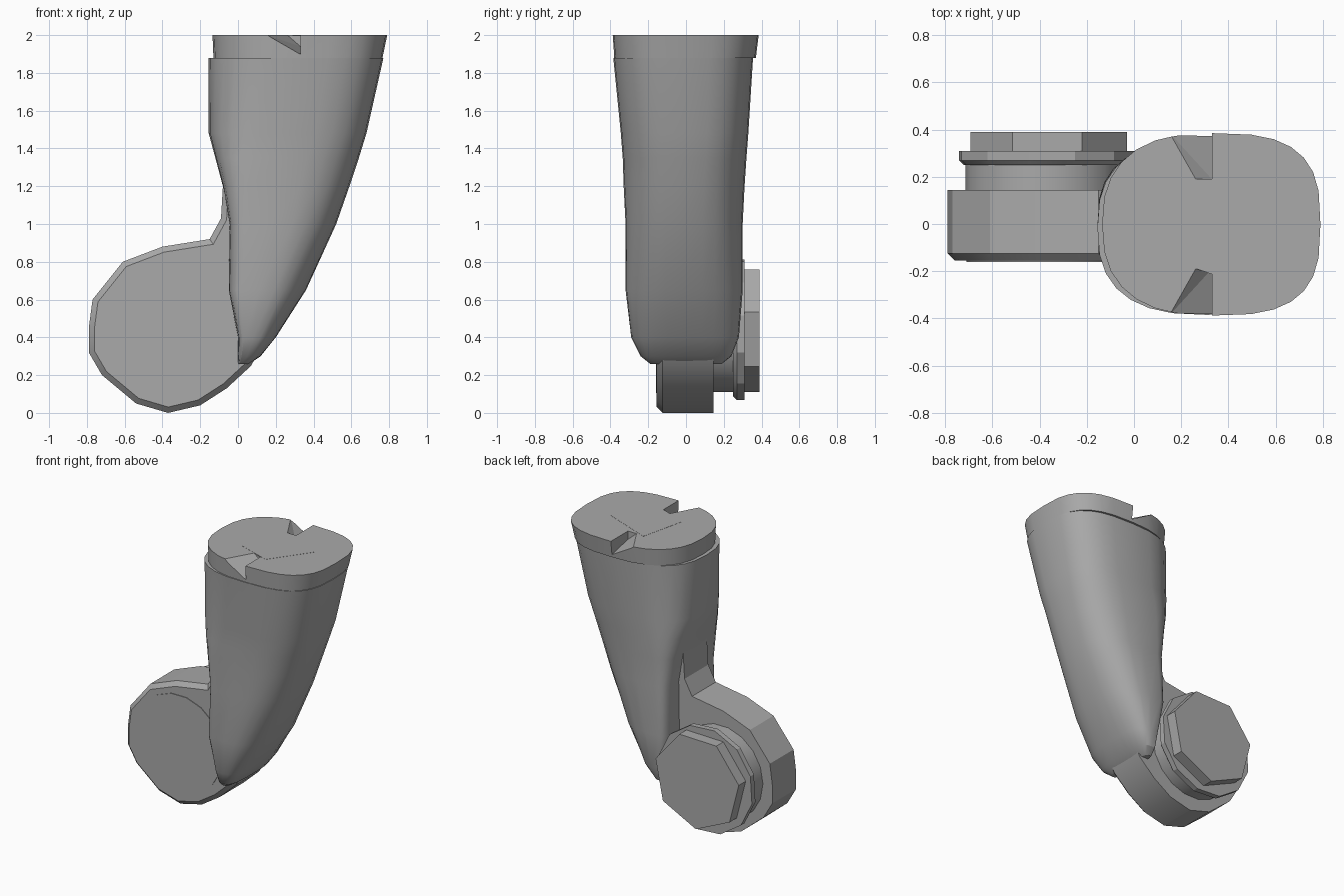
import bpy, bmesh, math
from mathutils import Vector

cube = bpy.data.objects.get("Cube")
if cube:
    bpy.data.objects.remove(cube)

grey = bpy.data.materials.new("plain grey")
grey.use_nodes = True
COLOUR = (0.4, 0.4, 0.4, 1)
grey.diffuse_color = COLOUR
grey.node_tree.nodes["Principled BSDF"].inputs["Base Color"].default_value = COLOUR


def finish(name, bm, angle=25):
    bmesh.ops.recalc_face_normals(bm, faces=bm.faces)
    mesh = bpy.data.meshes.new(name)
    bm.to_mesh(mesh)
    bm.free()
    obj = bpy.data.objects.new(name, mesh)
    bpy.context.collection.objects.link(obj)
    mesh.materials.append(grey)
    if angle:
        bpy.ops.object.select_all(action='DESELECT')
        obj.select_set(True)
        bpy.context.view_layer.objects.active = obj
        bpy.ops.object.shade_smooth_by_angle(angle=math.radians(angle))
    return obj


def section(z, x0, x1, y0, y1, split, inner, outer, sides=28):
    """Rounded outline whose inner and outer halves have their own squareness."""
    cx, cy, hy = x0 + (x1 - x0) * split, (y0 + y1) / 2, (y1 - y0) / 2
    points = []
    for i in range(sides):
        a = 2 * math.pi * i / sides
        c, s = math.cos(a), math.sin(a)
        power = 2 / (outer if c > 0 else inner)
        hx = x1 - cx if c > 0 else cx - x0
        points.append((cx + math.copysign(abs(c) ** power, c) * hx,
                       cy + math.copysign(abs(s) ** power, s) * hy, z))
    return points


def loft(name, rows, angle=25):
    bm = bmesh.new()
    rings = [[bm.verts.new(p) for p in section(*row)] for row in rows]
    for low, high in zip(rings, rings[1:]):
        for i in range(len(low)):
            j = (i + 1) % len(low)
            bm.faces.new((low[i], low[j], high[j], high[i]))
    bm.faces.new(rings[0])
    bm.faces.new(rings[-1])
    return finish(name, bm, angle)


def extrude_outline(name, outline, y0, y1, chamfer=0.0, angle=25):
    """Solid with an x-z outline, running from y0 to y1, chamfered at y0."""
    bm = bmesh.new()
    front = bm.faces.new([bm.verts.new((x, y0, z)) for x, z in outline])
    moved = bmesh.ops.extrude_face_region(bm, geom=[front])["geom"]
    for v in moved:
        if isinstance(v, bmesh.types.BMVert):
            v.co.y = y1
    if chamfer:
        edges = [e for e in bm.edges if all(abs(v.co.y - y0) < 1e-5 for v in e.verts)]
        bmesh.ops.bevel(bm, geom=edges, offset=chamfer, segments=1, affect='EDGES')
    return finish(name, bm, angle)


def disc(name, x, z, radius, y0, y1, sides, turn=0.0, chamfer=0.0):
    ring = [(x + radius * math.cos(turn + 2 * math.pi * i / sides),
             z + radius * math.sin(turn + 2 * math.pi * i / sides)) for i in range(sides)]
    return extrude_outline(name, ring, y0, y1, chamfer)


# curved outer shell of the limb, narrowing towards the joint
loft("limb_shell", [
    (0.26, 0.0, 0.06, -0.19, 0.19, 0.4, 6, 3),
    (0.30, 0.0, 0.12, -0.24, 0.24, 0.4, 6, 3),
    (0.40, 0.0, 0.20, -0.29, 0.28, 0.4, 6, 2.6),
    (0.65, -0.05, 0.36, -0.32, 0.30, 0.4, 6, 2.6),
    (1.00, -0.045, 0.52, -0.32, 0.30, 0.4, 6, 2.6),
    (1.20, -0.08, 0.59, -0.33, 0.31, 0.42, 4.5, 2.7),
    (1.35, -0.12, 0.64, -0.335, 0.32, 0.45, 3.5, 2.8),
    (1.48, -0.155, 0.68, -0.345, 0.33, 0.5, 2.8, 2.9),
    (1.88, -0.155, 0.77, -0.385, 0.355, 0.5, 2.6, 3),
])

# end cap, with a sloping notch cut at the front and the back
cap = loft("end_cap", [
    (1.88, -0.13, 0.765, -0.38, 0.37, 0.5, 2.5, 3),
    (2.00, -0.135, 0.79, -0.388, 0.385, 0.5, 2.5, 3),
])
for name, side in (("front_notch_cutter", -1), ("back_notch_cutter", 1)):
    bm = bmesh.new()
    for x, y, z in ((0.12, 0.42, 2.01), (0.33, 0.42, 2.01), (0.33, 0.42, 1.89),
                    (0.33, 0.19, 2.01), (0.25, 0.19, 2.01), (0.33, 0.19, 1.94)):
        bm.verts.new((x, y * side, z))
    bmesh.ops.convex_hull(bm, input=bm.verts)
    cutter = finish(name, bm, 0)
    cutter.hide_render = True
    cutter.hide_set(True)
    cut = cap.modifiers.new(name, 'BOOLEAN')
    cut.operation, cut.object, cut.solver = 'DIFFERENCE', cutter, 'EXACT'

# thin four-sided plate on the end cap
bm = bmesh.new()
corners = [bm.verts.new(Vector((x, y, 1.995))) for x, y in
           ((0.2, 0.2), (0.12, -0.14), (0.38, -0.23), (0.58, 0.05))]
plate = bm.faces.new(corners)
for v in bmesh.ops.extrude_face_region(bm, geom=[plate])["geom"]:
    if isinstance(v, bmesh.types.BMVert):
        v.co.z = 2.001
finish("cap_plate", bm, 0)

# joint housing running up into the inner side of the shell
extrude_outline("joint_housing", [
    (-0.37, 0.0), (-0.2, 0.04), (-0.06, 0.13), (0.07, 0.25), (0.2, 0.5),
    (0.25, 0.9), (0.1, 1.45), (-0.1, 1.45), (-0.095, 1.32), (-0.08, 1.2),
    (-0.09, 1.03), (-0.15, 0.92), (-0.4, 0.88), (-0.61, 0.8), (-0.77, 0.6),
    (-0.79, 0.45), (-0.79, 0.32), (-0.72, 0.2), (-0.54, 0.05)],
    -0.155, 0.145, 0.03)

# joint faces, collar and cap stacked along the pivot
disc("front_joint_face", -0.36, 0.45, 0.35, -0.16, -0.1, 18)
disc("joint_neck", -0.38, 0.44, 0.335, 0.12, 0.27, 18)
disc("joint_collar", -0.37, 0.44, 0.38, 0.25, 0.31, 12, 0.2, 0.02)
disc("back_joint_cap", -0.36, 0.45, 0.34, 0.3, 0.39, 7, 0.25)
